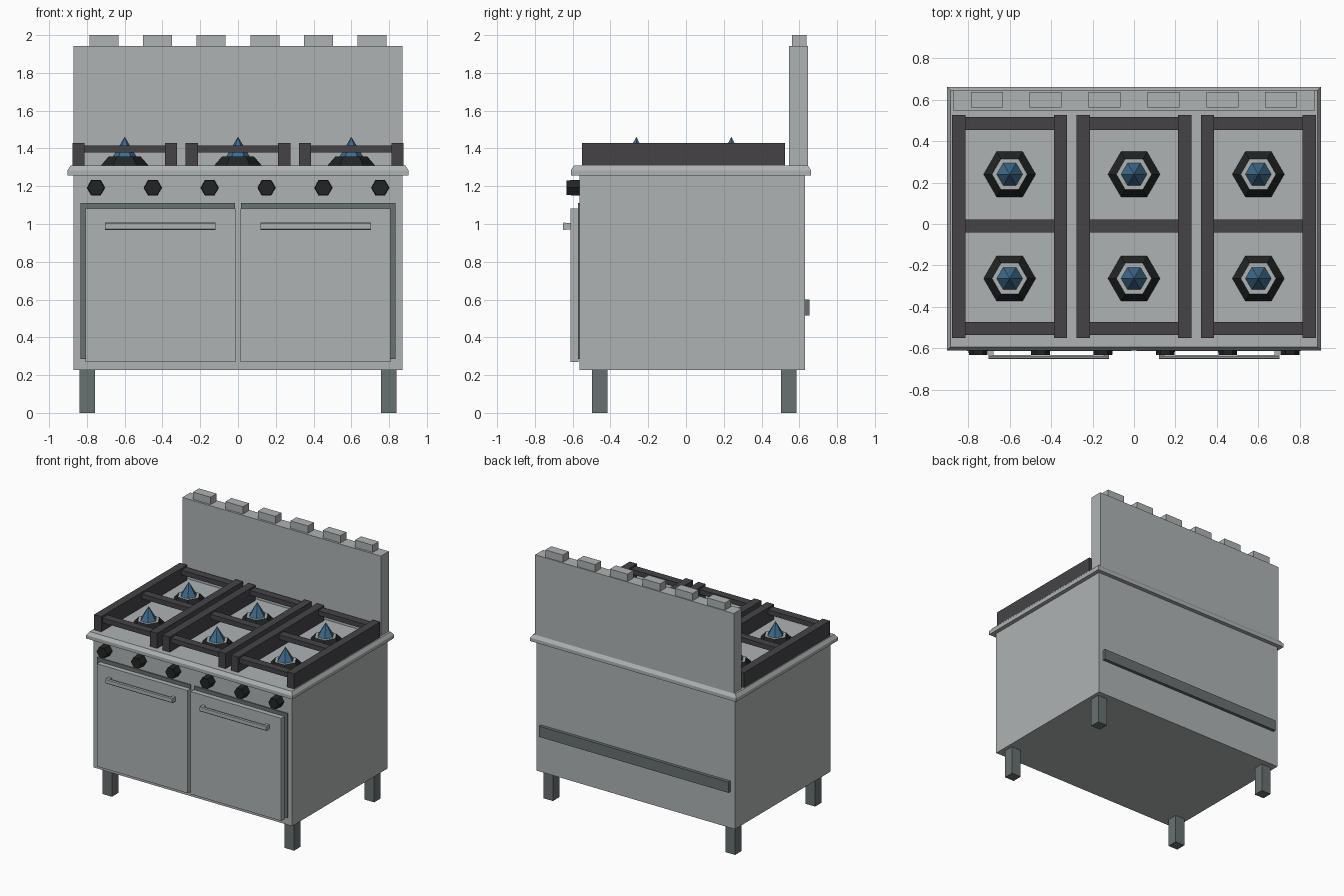
import bpy, bmesh, math
from mathutils import Matrix

cube = bpy.data.objects.get("Cube")
if cube:
    bpy.data.objects.remove(cube, do_unlink=True)


def material(name, r, g, b):
    m = bpy.data.materials.new(name)
    m.use_nodes = True
    m.diffuse_color = (r, g, b, 1)
    m.node_tree.nodes["Principled BSDF"].inputs["Base Color"].default_value = (r, g, b, 1)
    return m


steel = material("brushed steel", 0.43, 0.45, 0.45)
dark_steel = material("dark steel", 0.14, 0.165, 0.165)
iron = material("cast iron", 0.058, 0.055, 0.062)
black = material("black", 0.016, 0.018, 0.018)
flame_blue = material("flame blue", 0.05, 0.15, 0.27)


def finish(name, bm, *mats):
    mesh = bpy.data.meshes.new(name)
    bmesh.ops.recalc_face_normals(bm, faces=bm.faces)
    bm.to_mesh(mesh)
    bm.free()
    for m in mats:
        mesh.materials.append(m)
    ob = bpy.data.objects.new(name, mesh)
    bpy.context.collection.objects.link(ob)
    return ob


def add_box(bm, x, y, z):
    """Box from (low, high) pairs; returns its vertices."""
    spans = (x, y, z)
    size = Matrix.Diagonal([b - a for a, b in spans] + [1])
    place = Matrix.Translation([(a + b) / 2 for a, b in spans])
    return bmesh.ops.create_cube(bm, size=1, matrix=place @ size)["verts"]


def box(name, mat, x, y, z):
    bm = bmesh.new()
    add_box(bm, x, y, z)
    return finish(name, bm, mat)


def around(c, half):
    return (c - half, c + half)


def add_hex(bm, r1, r2, depth, matrix):
    return bmesh.ops.create_cone(bm, cap_ends=True, segments=6, radius1=r1, radius2=r2,
                                 depth=depth, matrix=matrix)["verts"]


# Cabinet, splashback and rear rail
box("cabinet", steel, (-0.87, 0.87), (-0.565, 0.63), (0.228, 1.26))
box("splashback", steel, (-0.87, 0.87), (0.545, 0.645), (1.3, 1.942))
box("rear_rail", dark_steel, (-0.83, 0.83), (0.63, 0.655), (0.515, 0.6))

# Worktop with a chamfered upper rim
bm = bmesh.new()
add_box(bm, (-0.903, 0.903), (-0.61, 0.662), (1.257, 1.284))
top = max(bm.faces, key=lambda f: f.calc_center_median().z)
rim = bmesh.ops.extrude_discrete_faces(bm, faces=[top])["faces"][0]
bmesh.ops.inset_region(bm, faces=[rim], thickness=0.025)
for v in rim.verts:
    v.co.z = 1.31
bmesh.ops.remove_doubles(bm, verts=bm.verts, dist=0.0001)
finish("worktop", bm, steel)

# Vent blocks along the splashback
for x in (-0.71, -0.427, -0.143, 0.143, 0.427, 0.71):
    box("vent_block", steel, around(x, 0.077), (0.562, 0.637), (1.94, 2.0))

# Legs
for x in (-0.798, 0.798):
    for y in (-0.457, 0.545):
        box("leg", dark_steel, around(x, 0.042), around(y, 0.041), (0, 0.23))

# Oven doors with seals and handles
for side, label in ((-1, "right"), (1, "left")):
    def span(a, b):
        return tuple(sorted((side * a, side * b)))
    box(label + "_door_seal", dark_steel, span(0.015, 0.835), (-0.573, -0.56), (0.285, 1.112))
    box(label + "_door", steel, span(0.013, 0.807), (-0.612, -0.57), (0.27, 1.083))
    bm = bmesh.new()
    add_box(bm, span(0.12, 0.703), (-0.652, -0.633), (0.968, 1.008))
    bmesh.ops.bevel(bm, geom=[e for e in bm.edges if abs(e.verts[0].co.x - e.verts[1].co.x) > 0.1],
                    offset=0.006, segments=1, affect='EDGES')
    for a in (0.12, 0.678):
        add_box(bm, span(a, a + 0.025), (-0.636, -0.608), (0.97, 1.006))
    finish(label + "_handle", bm, steel)

# Control knobs
for i in range(6):
    bm = bmesh.new()
    turn = Matrix.Translation((-0.752 + i * 0.301, -0.597, 1.192)) @ Matrix.Rotation(math.pi / 2, 4, 'X')
    # Hexagon corners point sideways
    add_hex(bm, 0.048, 0.045, 0.07, turn @ Matrix.Rotation(math.pi / 2, 4, 'Z'))
    finish("knob", bm, black)
for ob in bpy.data.objects:
    if ob.name.startswith("knob"):
        vs = [v.co for v in ob.data.vertices]
        width = max(v.x for v in vs) - min(v.x for v in vs)
        if width < 0.09:
            c = sum((v for v in vs), vs[0] * 0) / len(vs)
            spin = (Matrix.Translation(c) @ Matrix.Rotation(math.pi / 6, 4, 'Y')
                    @ Matrix.Translation(-c))
            ob.data.transform(spin)

# Pan grates and burners
for x in (-0.6, 0, 0.6):
    bm = bmesh.new()
    for s in (-1, 1):
        add_box(bm, around(x + s * 0.245, 0.032), (-0.55, 0.525), (1.305, 1.43))
    for y in (-0.505, -0.01, 0.485):
        add_box(bm, around(x, 0.22), around(y, 0.031), (1.378, 1.416))
    finish("pan_grate", bm, iron)

    for y in (-0.263, 0.24):
        upright = Matrix.Rotation(math.pi / 6, 4, 'Z')
        bm = bmesh.new()
        add_hex(bm, 0.13, 0.085, 0.052, Matrix.Translation((x, y, 1.331)) @ upright)
        for f in bm.faces:
            f.material_index = 1 if f.calc_center_median().z > 1.35 else 0
        burner = finish("burner", bm, black, steel)
        bm = bmesh.new()
        add_hex(bm, 0.063, 0, 0.106, Matrix.Translation((x, y, 1.409)) @ upright)
        flame = finish("flame", bm, flame_blue)
        # Hexagon corners point sideways
        for ob in (burner, flame):
            if max(abs(v.co.y - y) for v in ob.data.vertices) > 0.98 * max(
                    abs(v.co.x - x) for v in ob.data.vertices):
                ob.data.transform(Matrix.Translation((x, y, 0)) @ upright
                                  @ Matrix.Translation((-x, -y, 0)))
